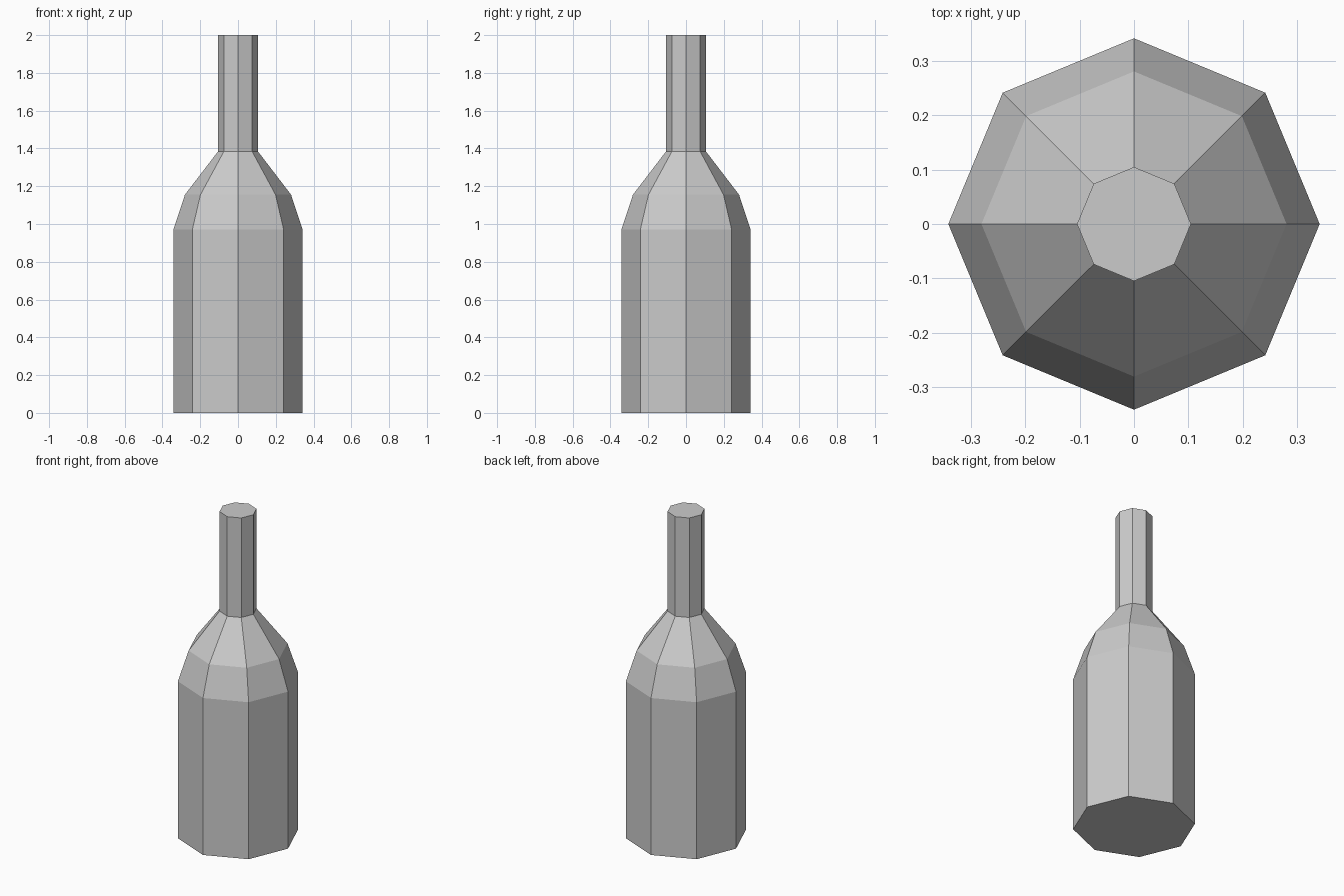
import bpy, bmesh
from math import cos, sin, tau

if "Cube" in bpy.data.objects:
    bpy.data.objects.remove(bpy.data.objects["Cube"])

SIDES = 8
# Bottle profile: (radius, height) from base to mouth
PROFILE = [(0.342, 0.0), (0.342, 0.97), (0.281, 1.155), (0.105, 1.385), (0.105, 2.0)]

bm = bmesh.new()
rings = [[bm.verts.new((r * cos(tau * i / SIDES), r * sin(tau * i / SIDES), z))
          for i in range(SIDES)] for r, z in PROFILE]

# Flat side panels between neighbouring rings
for low, high in zip(rings, rings[1:]):
    for i in range(SIDES):
        j = (i + 1) % SIDES
        bm.faces.new((low[i], low[j], high[j], high[i]))

# Closed base and top
bm.faces.new(rings[0][::-1])
bm.faces.new(rings[-1])

mesh = bpy.data.meshes.new("bottle")
bm.to_mesh(mesh)
bm.free()
bpy.context.collection.objects.link(bpy.data.objects.new("bottle", mesh))
